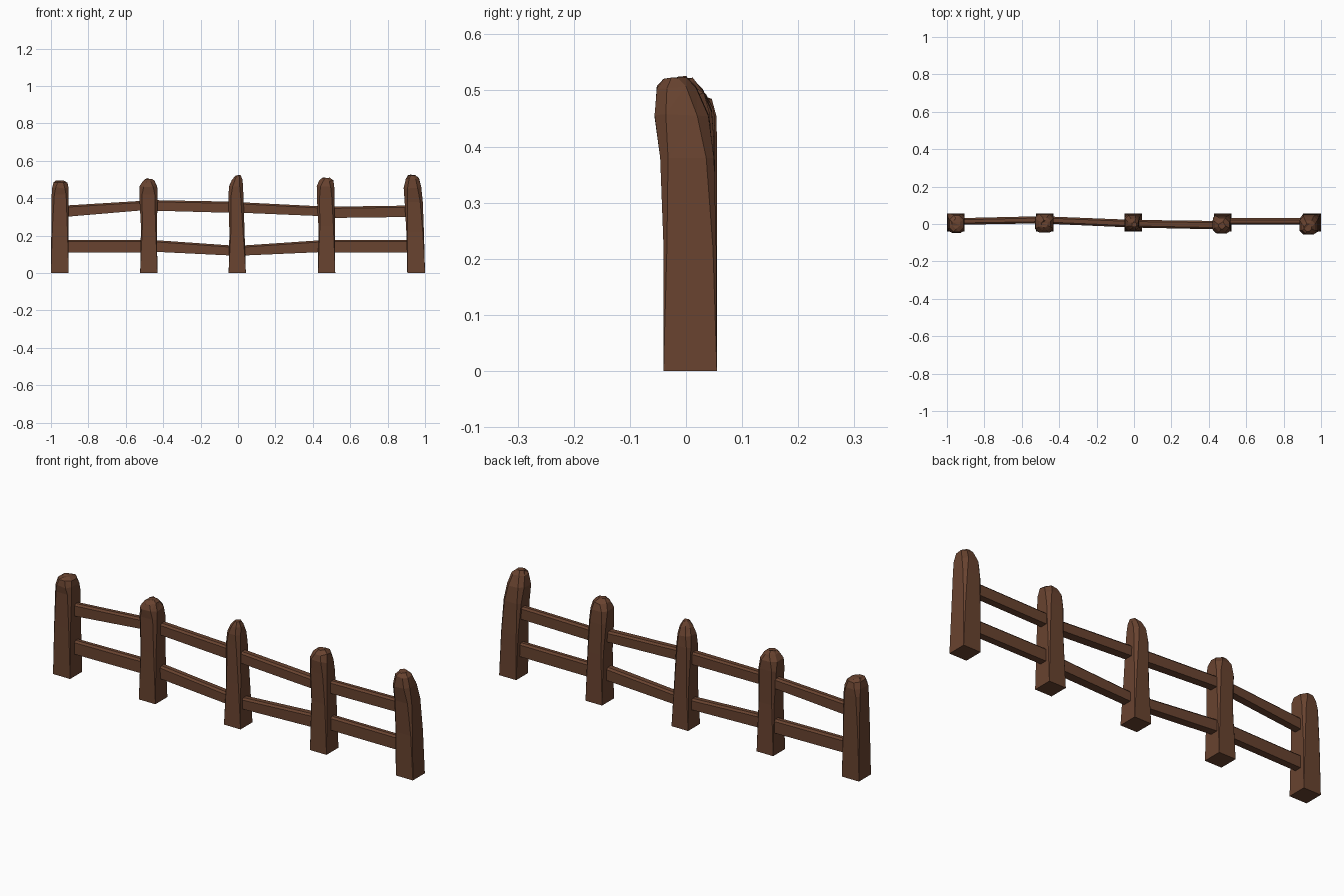
import bpy, bmesh, random

if "Cube" in bpy.data.objects:
    bpy.data.objects.remove(bpy.data.objects["Cube"])

random.seed(4)
wood = bpy.data.materials.new("brown wood")
wood.diffuse_color = (0.14, 0.056, 0.029, 1)
wood.use_nodes = True
wood.node_tree.nodes["Principled BSDF"].inputs["Base Color"].default_value = wood.diffuse_color


def loft(name, rings):
    """Skin a list of equally sized point rings and cap both ends."""
    bm = bmesh.new()
    loops = [[bm.verts.new(p) for p in ring] for ring in rings]
    n = len(loops[0])
    for a, b in zip(loops, loops[1:]):
        for i in range(n):
            j = (i + 1) % n
            bm.faces.new((a[i], a[j], b[j], b[i]))
    bm.faces.new(loops[0][::-1])
    bm.faces.new(loops[-1])
    bmesh.ops.remove_doubles(bm, verts=bm.verts, dist=0.0005)
    bmesh.ops.triangulate(bm, faces=[f for f in bm.faces if len(f.verts) > 3])
    bmesh.ops.recalc_face_normals(bm, faces=bm.faces)
    me = bpy.data.meshes.new(name)
    bm.to_mesh(me)
    bm.free()
    me.materials.append(wood)
    ob = bpy.data.objects.new(name, me)
    bpy.context.collection.objects.link(ob)
    return ob


def chamfered(x0, x1, y0, y1, c):
    """Rectangle with corners cut by c."""
    return [(x0 + c, y0), (x1 - c, y0), (x1, y0 + c), (x1, y1 - c),
            (x1 - c, y1), (x0 + c, y1), (x0, y1 - c), (x0, y0 + c)]


def post(name, sections):
    """Hewn post: sections are z, x0, x1, y0, y1, corner cut."""
    rings = []
    for k, (z, x0, x1, y0, y1, c) in enumerate(sections):
        j = 0.0035 if k > 2 else 0
        rings.append([(x, y, z + random.uniform(-j, j))
                      for x, y in chamfered(x0, x1, y0, y1, c)])
    loft(name, rings)


# Posts: straight square foot, worn and rounded head
B, F = 0.055, -0.04
post("post_1", [(0, -1, -.905, F, B, 0), (.25, -.998, -.907, F, B, .006),
                (.42, -.996, -.905, -.042, B, .014), (.455, -.994, -.906, -.047, .054, .02),
                (.482, -.986, -.912, -.042, .046, .022), (.493, -.972, -.93, -.028, .03, .02)])
post("post_2", [(0, -.523, -.431, F, B, 0), (.25, -.519, -.433, F, .05, .008),
                (.42, -.528, -.43, -.042, .052, .015), (.462, -.526, -.432, -.046, .05, .022),
                (.49, -.508, -.446, -.036, .036, .02), (.504, -.495, -.462, -.02, .018, .012)])
post("post_3", [(0, -.05, .042, F, B, 0), (.22, -.046, .035, -.036, .052, .008),
                (.41, -.052, .029, -.035, .05, .015), (.463, -.047, .027, -.035, .046, .018),
                (.5, -.033, .024, -.028, .03, .016), (.52, -.012, .014, -.018, .012, .008)])
post("post_4", [(0, .428, .52, F, B, 0), (.25, .43, .518, F, .05, .008),
                (.4, .422, .516, -.046, .046, .014), (.46, .421, .515, -.05, .042, .02),
                (.493, .434, .51, -.042, .032, .022), (.507, .452, .49, -.026, .012, .014)])
post("post_5", [(0, .905, 1, F, B, 0), (.22, .9, .994, F, .054, .006),
                (.38, .891, .988, -.046, .05, .014), (.455, .886, .98, -.056, .04, .02),
                (.505, .898, .968, -.052, .018, .018), (.523, .91, .95, -.04, .0, .014)])


def rail(name, a, b):
    """Beam between two ends given as x, y0, y1, z0, z1."""
    rings = []
    for x, y0, y1, z0, z1 in (a, b):
        c = 0.009
        rings.append([(x, y0, z0), (x, y1, z0), (x, y1, z1 - c),
                      (x, y1 - c, z1), (x, y0 + c, z1), (x, y0, z1 - c)])
    loft(name, rings)


# Rails: upper and lower ends for every bay
XS = [-.95, -.477, -.004, .472, .945]
YS = [((-.004, .031), (.004, .042)), ((.002, .041), (-.019, .022)),
      ((-.019, .022), (-.029, .016)), ((-.004, .031), (-.004, .031))]
UPPER = [((.298, .359), (.338, .388)), ((.334, .39), (.321, .381)),
         ((.323, .379), (.303, .355)), ((.294, .354), (.3, .361))]
LOWER = [((.11, .177), (.11, .177)), ((.115, .178), (.092, .145)),
         ((.092, .145), (.113, .177)), ((.11, .177), (.11, .177))]
for i in range(4):
    for label, heights in (("upper_rail", UPPER), ("lower_rail", LOWER)):
        ends = [(XS[i + e], *YS[i][e], *heights[i][e]) for e in (0, 1)]
        rail(f"{label}_{i + 1}", *ends)
